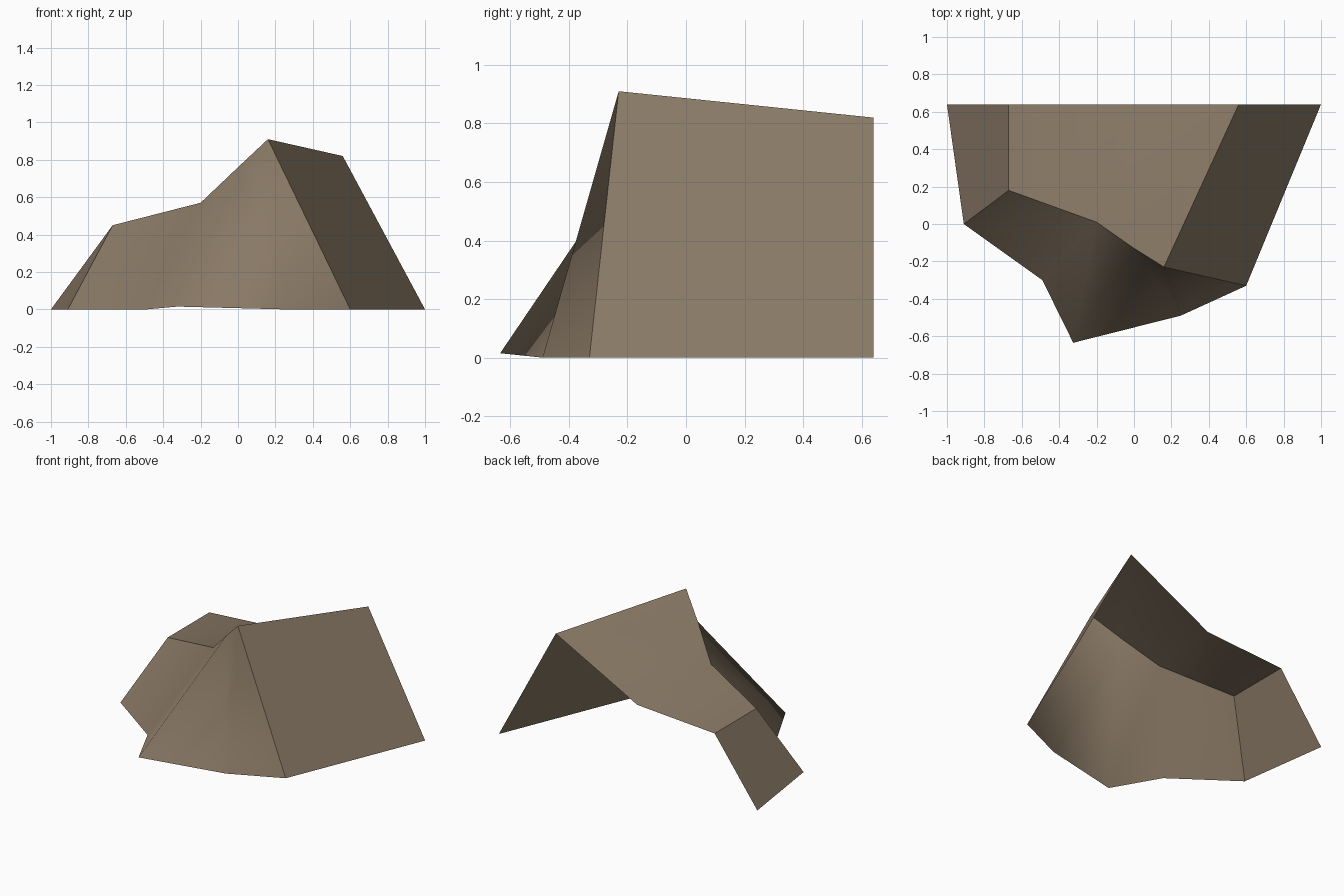
import bpy
import bmesh

if "Cube" in bpy.data.objects:
    bpy.data.objects.remove(bpy.data.objects["Cube"])

# One open rock shell: back rim, crest line and foot line, left to right
back = [(-0.67, 0.64, 0.45), (-0.07, 0.64, 0.49), (0.56, 0.64, 0.82)]
crest = [(-0.67, 0.18, 0.45), (-0.20, 0.01, 0.57), (0.0, -0.13, 0.76), (0.16, -0.23, 0.91)]
foot = [(-0.91, 0.0, 0), (-0.49, -0.30, 0), (-0.325, -0.635, 0.015), (0.25, -0.49, 0), (0.60, -0.33, 0)]
corners = [(-1, 0.64, 0), (1, 0.64, 0)]

bm = bmesh.new()
B, C, F, K = [[bm.verts.new(p) for p in row] for row in (back, crest, foot, corners)]

groups = [
    # left wall
    [(K[0], F[0], C[0], B[0])],
    # top slope
    [(C[0], C[1], B[1], B[0]), (C[1], C[2], B[1]), (C[2], B[2], B[1]), (C[2], C[3], B[2])],
    # front cliff, with the spur running out to the toe
    [(F[0], F[1], C[1], C[0]), (F[1], F[2], C[1]), (F[2], C[2], C[1]),
     (F[2], F[3], C[2]), (F[3], C[3], C[2]), (F[3], F[4], C[3])],
    # right wall
    [(F[4], K[1], B[2], C[3])],
]
for index, faces in enumerate(groups):
    for verts in faces:
        face = bm.faces.new(verts)
        face.smooth = True
        face.material_index = index  # temporary group tag

# Keep the creases between the walls sharp
for edge in bm.edges:
    edge.smooth = len({f.material_index for f in edge.link_faces}) == 1
for face in bm.faces:
    face.material_index = 0

mesh = bpy.data.meshes.new("rock_ledge")
bm.to_mesh(mesh)
bm.free()

stone = bpy.data.materials.new("brown stone")
stone.diffuse_color = (0.25, 0.19, 0.13, 1)
stone.use_nodes = True
stone.node_tree.nodes["Principled BSDF"].inputs["Base Color"].default_value = stone.diffuse_color
mesh.materials.append(stone)
bpy.context.collection.objects.link(bpy.data.objects.new("rock_ledge", mesh))
